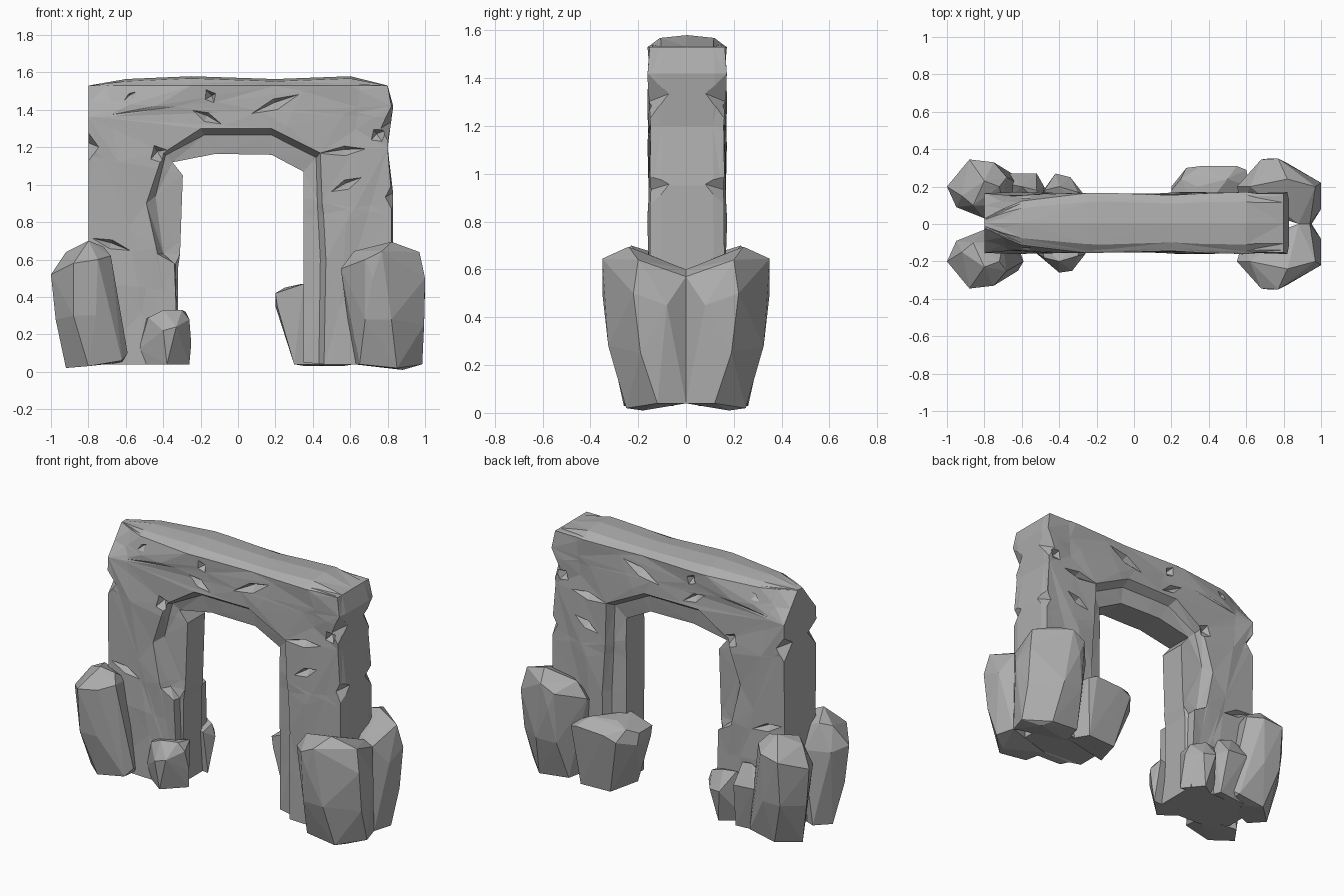
import bpy, bmesh, math
from mathutils import Vector, Matrix

cube = bpy.data.objects.get("Cube")
if cube:
    bpy.data.objects.remove(cube)

stone = bpy.data.materials.new("grey_stone")
stone.use_nodes = True
GREY = (0.42, 0.42, 0.42, 1)
stone.diffuse_color = GREY
bsdf = stone.node_tree.nodes["Principled BSDF"]
bsdf.inputs["Base Color"].default_value = GREY
bsdf.inputs["Roughness"].default_value = 0.9


def finish(bm, name):
    bmesh.ops.recalc_face_normals(bm, faces=bm.faces)
    mesh = bpy.data.meshes.new(name)
    bm.to_mesh(mesh)
    bm.free()
    mesh.materials.append(stone)
    obj = bpy.data.objects.new(name, mesh)
    bpy.context.collection.objects.link(obj)
    return obj


def rock(name, points, flip=1):
    """Faceted boulder: hull of a few corner points."""
    bm = bmesh.new()
    for x, y, z in points:
        bm.verts.new((x, y * flip, z))
    bmesh.ops.convex_hull(bm, input=bm.verts)
    loose = [v for v in bm.verts if not v.link_faces]
    bmesh.ops.delete(bm, geom=loose, context="VERTS")
    return finish(bm, name)


# Arch outline: the front edge, and the fuller core behind it
outer_edge = [(-.8, .04), (-.8, .7), (-.8, 1.2), (-.8, 1.36), (-.8, 1.53), (-.6, 1.53),
              (-.25, 1.53), (.2, 1.53), (.6, 1.53), (.8, 1.53), (.82, 1.42), (.8, 1.2),
              (.82, .95), (.82, .04)]
outer_core = [(-.8, .04), (-.8, .7), (-.8, 1.2), (-.8, 1.36), (-.8, 1.53), (-.6, 1.565),
              (-.25, 1.58), (.2, 1.565), (.6, 1.58), (.8, 1.53), (.83, 1.42), (.8, 1.2),
              (.83, .95), (.83, .04)]
inner_edge = [(.46, .04), (.47, .6), (.45, .9), (.44, 1.17), (.18, 1.3), (-.2, 1.3),
              (-.4, 1.17), (-.49, .9), (-.43, .63), (-.34, .58), (-.32, .04)]
inner_core = [(.35, .05), (.35, .6), (.35, .85), (.35, 1.07), (.18, 1.16), (-.12, 1.165),
              (-.35, 1.12), (-.295, 1.05), (-.31, .63), (-.32, .56), (-.32, .04)]
edge, core = outer_edge + inner_edge, outer_core + inner_core
shoulder = [(x, z - .012 if z > 1.54 else z) for x, z in core]
step = [Vector(a).lerp(Vector(b), .25) for a, b in zip(edge, shoulder)]

# Each layer: outline, depth of its outer points, depth of its inner points
layers = [(edge, -.158, -.158), (step, -.145, -.105), (shoulder, -.11, -.088), (core, 0, 0),
          (shoulder, .11, .088), (step, .145, .105), (edge, .158, .158)]
bm = bmesh.new()
rings = [[bm.verts.new((x, outer_y if i < len(outer_edge) else inner_y, z))
          for i, (x, z) in enumerate(loop)] for loop, outer_y, inner_y in layers]
n = len(edge)
for a, b in zip(rings, rings[1:]):
    for i in range(n):
        j = (i + 1) % n
        bm.faces.new((a[i], a[j], b[j], b[i]))
bm.faces.new(rings[0])
bm.faces.new(rings[-1])
bm.normal_update()
bmesh.ops.triangulate(bm, faces=bm.faces, ngon_method="EAR_CLIP")

# Uneven facets, mirrored front to back
cuts = [((-.62, 0, 1), (1, 0, .15)), ((-.1, 0, 1.4), (1, 0, .3)), ((.6, 0, 1), (1, 0, -.1)),
        ((.3, 0, 1.4), (1, 0, -.5)), ((0, 0, 1.4), (.05, 0, 1)), ((0, 0, 1.0), (.2, 0, 1)),
        ((0, 0, .75), (-.2, 0, 1)), ((0, 0, .4), (.1, 0, 1))]
for co, no in cuts:
    bmesh.ops.bisect_plane(bm, geom=bm.verts[:] + bm.edges[:] + bm.faces[:],
                           plane_co=co, plane_no=no)
bmesh.ops.remove_doubles(bm, verts=bm.verts, dist=.004)
for v in bm.verts:
    wave = math.sin(17 * v.co.x + 5 * v.co.z) * math.cos(13 * v.co.z - 7 * v.co.x)
    # The upper right end narrows to a point
    corner = max(0, 1 - (v.co.x + .8) / .28) * min(1, max(0, (v.co.z - 1.36) / .17))
    v.co.y *= (1 + .06 * wave) * (1 - .85 * corner)
    v.co.y += .005
bm.normal_update()
bmesh.ops.triangulate(bm, faces=bm.faces)
arch = finish(bm, "stone_arch")

# Chips: x, z, half length, half height, tilt in degrees
chips = [(-.57, 1.47, .1, .04, 35), (-.15, 1.47, .05, .04, -60), (-.17, 1.36, .11, .035, -25),
         (.2, 1.43, .16, .035, 22), (.05, 1.24, .13, .035, -10), (.75, 1.26, .06, .05, 35),
         (.57, 1.18, .14, .03, 5), (.58, 1.0, .1, .03, 25), (-.68, .68, .13, .03, -18),
         (-.8, 1.2, .06, .08, 0), (-.42, 1.16, .06, .07, 30), (.83, .93, .05, .09, 0),
         (.82, 1.3, .06, .12, 0)]
bm = bmesh.new()
for x, z, length, height, tilt in chips:
    depth = .09 if abs(x) > .79 else .05
    for side in (-1, 1):
        m = (Matrix.Translation((x, side * .165 + .005, z))
             @ Matrix.Rotation(math.radians(-tilt), 4, "Y")
             @ Matrix.Diagonal((length, depth, height, 1)))
        tips = [bm.verts.new(m @ Vector(p)) for p in
                ((1, 0, 0), (0, 0, 1), (-1, 0, 0), (0, 0, -1), (0, 1, .3), (0, -1, .3))]
        for i in range(4):
            for tip in tips[4:]:
                bm.faces.new((tips[i], tips[(i + 1) % 4], tip))
cutter = finish(bm, "chip_cutter")
cutter.hide_render = True

mod = arch.modifiers.new("chips", "BOOLEAN")
mod.operation = "DIFFERENCE"
mod.solver = "EXACT"
mod.use_self = True
mod.object = cutter
graph = bpy.context.evaluated_depsgraph_get()
carved = bpy.data.meshes.new_from_object(arch.evaluated_get(graph))
arch.modifiers.clear()
arch.data = carved
bpy.data.objects.remove(cutter)

# Large boulders, one pair against each leg
right_boulder = [(-.92, -.15, .64), (-.8, -.23, .7), (-.72, -.2, .67), (-.86, -.1, .66),
                 (-1, -.2, .52), (-.95, -.09, .5), (-.88, -.345, .58), (-.75, -.33, .6),
                 (-.68, -.25, .62), (-.7, -.1, .6), (-.8, -.03, .5), (-.92, -.15, .02),
                 (-.975, -.19, .28), (-.88, -.32, .3), (-.76, -.32, .3),
                 (-.8, -.26, .03), (-.59, -.2, .1), (-.62, -.12, .05), (-.85, -.05, .03),
                 (-.62, -.25, .06)]
left_boulder = [(.82, -.24, .695), (.62, -.2, .645), (.97, -.2, .64), (.94, 0, .57),
                (.88, 0, .6), (1, -.22, .5), (1, -.08, .45), (.77, -.35, .645),
                (.68, -.345, .6), (.72, -.35, .5), (.55, -.2, .55), (.58, -.1, .5),
                (.82, -.325, .28), (.68, -.32, .28), (.995, -.19, .25),
                (.95, 0, .04), (.985, -.12, .04), (.88, -.18, .01), (.85, -.25, .02),
                (.65, -.24, .04), (.62, -.1, .04)]
for label, flip in (("front", 1), ("back", -1)):
    rock(label + "_right_boulder", right_boulder, flip)
    rock(label + "_left_boulder", left_boulder, flip)

# Small stones at the feet
rock("front_right_stone", [(-.48, -.18, .29), (-.4, -.2, .33), (-.3, -.17, .33), (-.26, -.16, .28),
                           (-.25, -.13, .15), (-.26, -.12, .04), (-.4, -.26, .22), (-.33, -.25, .24),
                           (-.38, -.24, .04), (-.53, -.13, .04), (-.5, -.1, .28), (-.28, -.08, .32),
                           (-.53, -.15, .12)])
rock("back_inner_stone", [(-.48, .18, .36), (-.4, .2, .36), (-.3, .17, .32), (-.27, .16, .25),
                          (-.28, .1, .04), (-.42, .27, .25), (-.34, .25, .24), (-.38, .22, .04),
                          (-.52, .13, .04), (-.5, .1, .3), (-.3, .08, .3)])
rock("back_middle_stone", [(-.7, .22, .4), (-.6, .2, .45), (-.52, .18, .43), (-.48, .2, .3),
                           (-.66, .27, .33), (-.52, .27, .32), (-.7, .2, .04), (-.5, .22, .04),
                           (-.47, .1, .05), (-.72, .1, .3), (-.7, .08, .04), (-.5, .1, .4)])
rock("back_left_stone", [(.2, .18, .42), (.25, .24, .45), (.34, .2, .47), (.5, .24, .47),
                         (.2, .2, .35), (.28, .3, .38), (.36, .31, .41), (.55, .31, .42),
                         (.6, .29, .4), (.62, .2, .4), (.3, .05, .04), (.36, .24, .03),
                         (.56, .25, .03), (.62, .12, .04), (.2, .05, .42), (.21, .05, .35),
                         (.35, .05, .47)])
